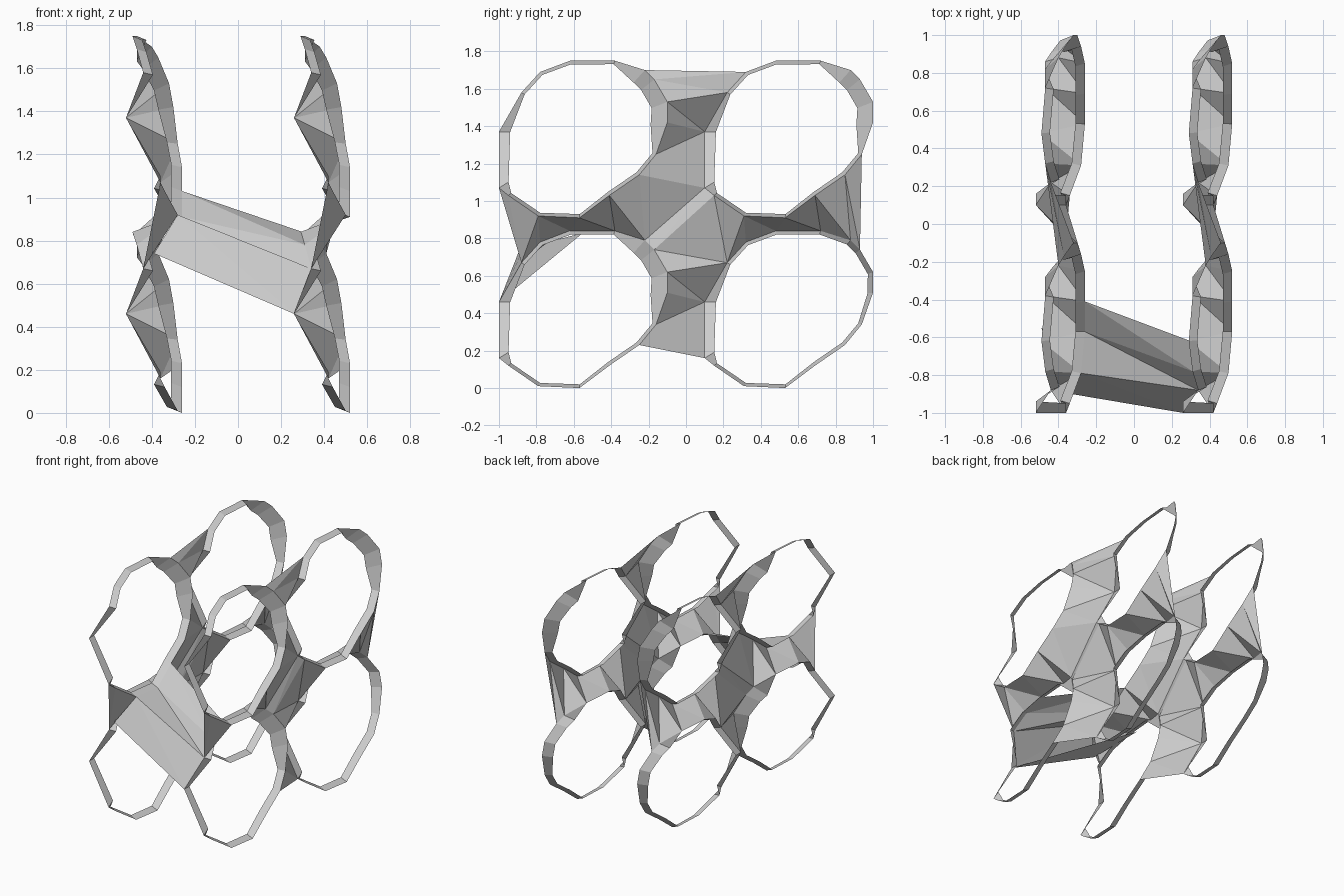
import bpy
from mathutils import Vector
from mathutils.geometry import delaunay_2d_cdt

if "Cube" in bpy.data.objects:
    bpy.data.objects.remove(bpy.data.objects["Cube"])

# Rim of one tilted opening: (y, z, x)
RIM = [(.10, .46, -.52), (.10, .16, -.36), (.15, .12, -.34), (.31, .01, -.28), (.53, .0, -.26),
       (.69, .12, -.26), (.85, .23, -.26), (.94, .34, -.28), (1.0, .51, -.30), (1.0, .62, -.32),
       (.93, .74, -.37), (.88, .79, -.40), (.72, .84, -.47), (.48, .84, -.49), (.32, .78, -.47),
       (.22, .67, -.44)]
N = len(RIM)
STEP_Y, STEP_Z, STEP_X = 1.10, .91, .78


def inside(p, poly):
    hit = False
    for a, b in zip(poly, poly[1:] + poly[:1]):
        if (a[1] > p[1]) != (b[1] > p[1]) and \
           p[0] < (b[0] - a[0]) * (p[1] - a[1]) / (b[1] - a[1]) + a[0]:
            hit = not hit
    return hit


def make_object(name, verts, faces):
    mesh = bpy.data.meshes.new(name)
    mesh.from_pydata(verts, [], faces)
    mesh.update()
    ob = bpy.data.objects.new(name, mesh)
    bpy.context.collection.objects.link(ob)
    return ob


# Four openings in a 2 x 2 lattice
rings = [[(y - i * STEP_Y, z + j * STEP_Z, x) for y, z, x in RIM]
         for i in (0, 1) for j in (0, 1)]
pts = [p for r in rings for p in r]
edges = [(k * N + a, k * N + (a + 1) % N) for k in range(4) for a in range(N)]
cdt = delaunay_2d_cdt([Vector(p[:2]) for p in pts], edges, [], 0, 1e-5)
flat, tris, orig = cdt[0], cdt[2], cdt[3]
height = [pts[o[0]][2] if o else -.39 for o in orig]

# Webbing between openings, leaving holes and the scalloped outline
verts = [(height[i], v.x, v.y) for i, v in enumerate(flat)]
faces = []
for t in tris:
    q = [flat[i] for i in t]
    c = sum(q, Vector((0, 0))) / len(q)
    longest = max((q[a] - q[a - 1]).length for a in range(len(q)))
    limit = .69 if c.y > 1.55 else .38 if c.y < .3 else .53
    if longest < limit and not any(inside(c, r) for r in rings):
        faces.append(tuple(t))

# Thin ribbons around openings: flat on the left, turned along x elsewhere
for k, ring in enumerate(rings):
    cy = sum(p[0] for p in ring) / N
    cz = sum(p[1] for p in ring) / N
    base = len(verts)
    for a, (y, z, x) in enumerate(ring):
        d = Vector((cy - y, cz - z)).normalized()
        if a < 2:                       # left side
            w, s = .06, .0
        elif a < 8:                     # bottom
            w, s = .02, -.05
        elif a < 12:                    # upper right corner
            w, s = (.03 if k == 0 else .09), -.07
        else:                           # top
            w, s = .02, .045
        verts += [(x, y, z), (x + s, y + d.x * w, z + d.y * w)]
    for a in range(N):
        i, j = base + 2 * a, base + 2 * ((a + 1) % N)
        faces.append((i, j, j + 1, i + 1))

for n, name in enumerate(("left_lattice_sheet", "right_lattice_sheet")):
    make_object(name, [(x + n * STEP_X, y, z) for x, y, z in verts], faces)

# Front bridge: left sheet's upper rim to right sheet's lower rim
left = [(-.26, -.41, 1.03), (-.26, -.57, .91), (-.28, -.79, .92), (-.39, -.89, .74)]
right = [(.30, -.62, .84), (.31, -.78, .78), (.34, -.88, .67), (.26, -1.0, .46)]
under = [(-.49, -.55, .83)]
bf = [(0, 4, 5), (0, 5, 1), (1, 5, 6), (1, 6, 2), (2, 6, 7), (2, 7, 3), (3, 7, 8)]
make_object("front_bridge", left + right + under, bf)
